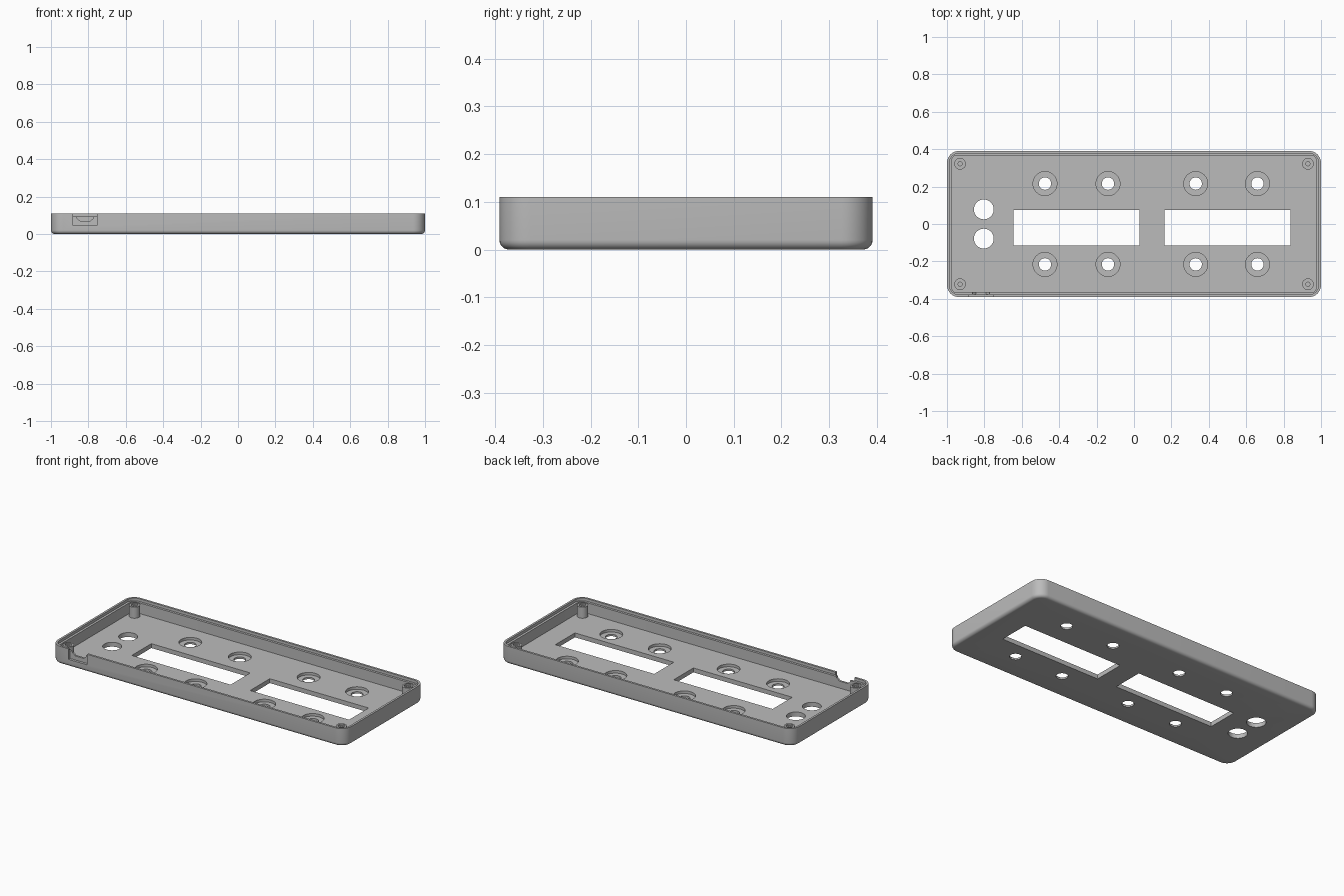
import bpy, bmesh, math

cube = bpy.data.objects.get("Cube")
if cube:
    bpy.data.objects.remove(cube, do_unlink=True)

GREY = (0.5, 0.5, 0.5, 1)
grey = bpy.data.materials.new("plain grey plastic")
grey.use_nodes = True
grey.diffuse_color = GREY
grey.node_tree.nodes["Principled BSDF"].inputs["Base Color"].default_value = GREY

FLOOR, STEP, RIM = 0.027, 0.093, 0.11
HALF_X, HALF_Y, FILLET = 1.0, 0.391, 0.02


def finish(name, bm):
    bmesh.ops.recalc_face_normals(bm, faces=bm.faces)
    mesh = bpy.data.meshes.new(name)
    bm.to_mesh(mesh)
    bm.free()
    obj = bpy.data.objects.new(name, mesh)
    bpy.context.collection.objects.link(obj)
    mesh.materials.append(grey)
    return obj


def loft(name, rings, capped=True):
    """Skin a stack of equal-length point rings."""
    bm = bmesh.new()
    loops = [[bm.verts.new(p) for p in ring] for ring in rings]
    for a, b in zip(loops, loops[1:]):
        for i in range(len(a)):
            j = (i + 1) % len(a)
            bm.faces.new((a[i], a[j], b[j], b[i]))
    if capped:
        bm.faces.new(loops[0])
        bm.faces.new(loops[-1])
    return finish(name, bm)


def rounded(inset, z, radius, steps=10):
    hx, hy = HALF_X - inset, HALF_Y - inset
    ring = []
    for k, (sx, sy) in enumerate(((1, 1), (-1, 1), (-1, -1), (1, -1))):
        for i in range(steps + 1):
            a = (k + i / steps) * math.pi / 2
            ring.append((sx * (hx - radius) + radius * math.cos(a),
                         sy * (hy - radius) + radius * math.sin(a), z))
    return ring


def circle(x, y, z, r, n=40):
    return [(x + r * math.cos(2 * math.pi * i / n),
             y + r * math.sin(2 * math.pi * i / n), z) for i in range(n)]


def cylinder(x, y, r, z0, z1):
    return loft("cutter", [circle(x, y, z0, r), circle(x, y, z1, r)])


def prism(profile, y0, y1):
    """Extrude an x-z outline along y."""
    return loft("cutter", [[(x, y, z) for x, z in profile] for y in (y0, y1)])


def box(x0, x1, y0, y1, z0, z1):
    return prism([(x0, z0), (x1, z0), (x1, z1), (x0, z1)], y0, y1)


def cut(obj, cutter):
    cutter.hide_render = True
    mod = obj.modifiers.new("cut", "BOOLEAN")
    mod.operation, mod.solver, mod.object = "DIFFERENCE", "EXACT", cutter
    bpy.context.view_layer.objects.active = obj
    bpy.ops.object.modifier_apply(modifier=mod.name)
    bpy.data.objects.remove(cutter, do_unlink=True)


def smooth(obj):
    bpy.ops.object.select_all(action="DESELECT")
    obj.select_set(True)
    bpy.context.view_layer.objects.active = obj
    bpy.ops.object.shade_smooth_by_angle(angle=math.radians(30))


# Tray shell: filleted underside, outer wall, stepped lip, inner wall, floor
rings = []
for i in range(7):
    a = i / 6 * math.pi / 2
    inset = FILLET * (1 - math.sin(a))
    rings.append(rounded(inset, FILLET * (1 - math.cos(a)), 0.065 - inset))
rings += [rounded(0, RIM, 0.065), rounded(0.013, RIM, 0.052),
          rounded(0.013, STEP, 0.052), rounded(0.027, STEP, 0.02),
          rounded(0.027, FLOOR, 0.02)]
tray = loft("tray_shell", rings)

# Counterbored control holes in two rows
for x in (-0.476, -0.139, 0.33, 0.66):
    for y in (-0.216, 0.216):
        cut(tray, cylinder(x, y, 0.064, 0.011, 0.05))
        cut(tray, cylinder(x, y, 0.033, -0.05, 0.05))

# Pair of plain round holes
for y in (-0.078, 0.078):
    cut(tray, cylinder(-0.803, y, 0.053, -0.05, 0.05))

# Two display windows
for x in (-0.644, 0.163):
    cut(tray, box(x, x + 0.674, -0.114, 0.076, -0.05, 0.05))

# Connector notch in the front wall: outer recess, then a tapered opening
cut(tray, box(-0.882, -0.754, -0.45, -0.376, 0.045, 0.15))
cut(tray, prism([(-0.845, 0.07), (-0.79, 0.07), (-0.772, 0.085),
                 (-0.772, 0.15), (-0.863, 0.15), (-0.863, 0.085)], -0.45, -0.35))
smooth(tray)

# Screw bosses in the corners, each with a countersunk blind hole
PROFILE = ((0.031, FLOOR - 0.005), (0.031, 0.095), (0.02, 0.095),
           (0.02, 0.087), (0.011, 0.087), (0.011, 0.032))
for sx, side in ((1, "left"), (-1, "right")):
    for sy, end in ((1, "back"), (-1, "front")):
        boss = loft(f"screw_boss_{end}_{side}",
                    [circle(sx * 0.93, sy * 0.322, z, r, 32) for r, z in PROFILE])
        smooth(boss)
